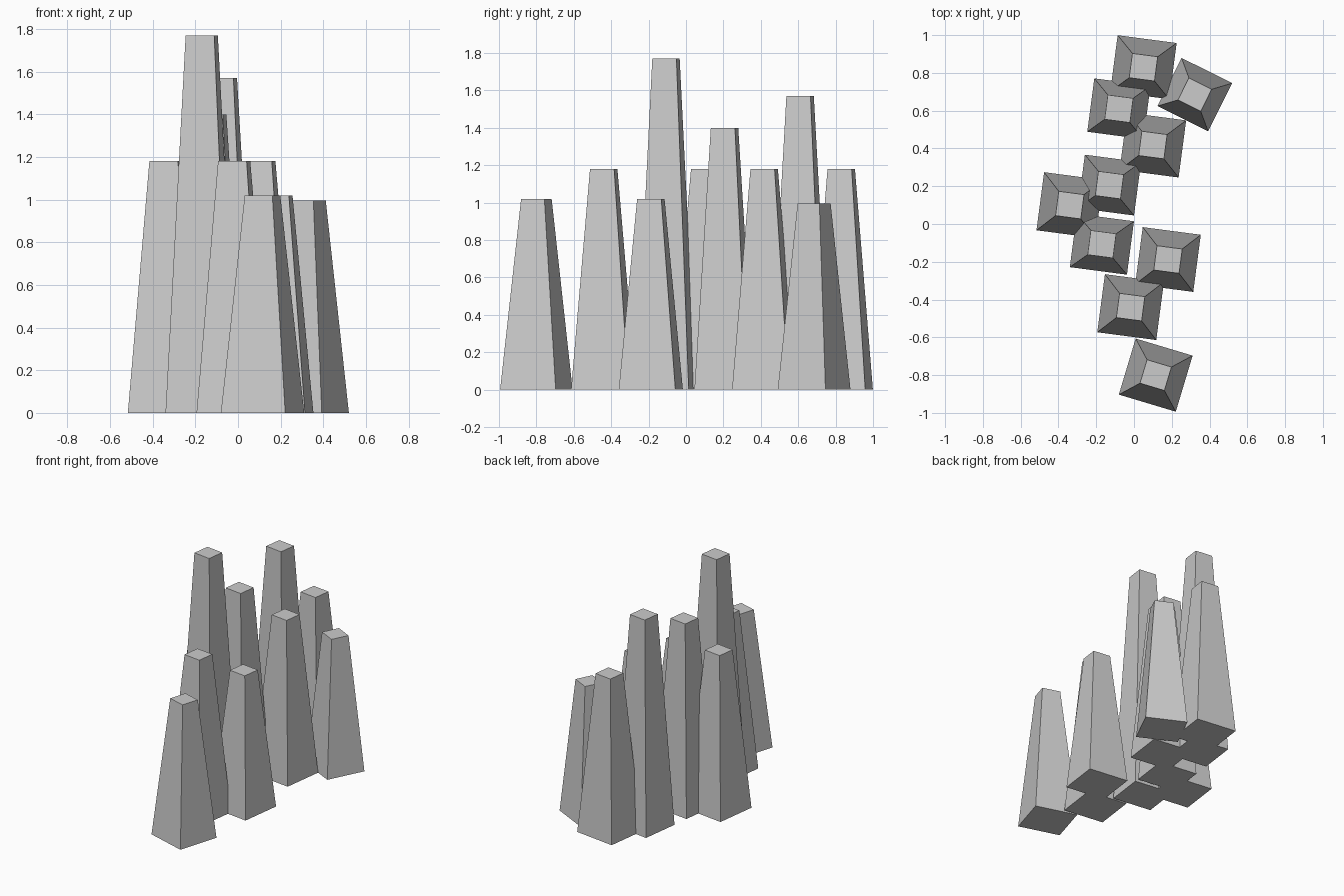
import bpy, bmesh, math
from mathutils import Matrix

if "Cube" in bpy.data.objects:
    bpy.data.objects.remove(bpy.data.objects["Cube"])

stone = bpy.data.materials.new("pale_grey_stone")
stone.diffuse_color = (0.6, 0.6, 0.6, 1)
stone.use_nodes = True
stone.node_tree.nodes["Principled BSDF"].inputs["Base Color"].default_value = stone.diffuse_color


def pillar(name, x, y, width, depth, height, turn):
    """Four-sided tapering pillar with a flat square top."""
    bm = bmesh.new()
    bmesh.ops.create_cube(bm, size=1)
    for v in bm.verts:
        top = v.co.z > 0
        v.co.x *= 0.135 if top else width
        v.co.y *= 0.13 if top else depth
        v.co.z = height if top else 0
    bm.transform(Matrix.Rotation(math.radians(turn), 4, "Z"))
    mesh = bpy.data.meshes.new(name)
    bm.to_mesh(mesh)
    bm.free()
    mesh.materials.append(stone)
    ob = bpy.data.objects.new(name, mesh)
    ob.location = (x, y, 0)
    bpy.context.collection.objects.link(ob)


# x, y, base width, base depth, height, turn in degrees
PILLARS = [
    (0.05, 0.83, 0.315, 0.30, 1.18, -7.5),
    (0.322, 0.685, 0.30, 0.285, 0.995, -26.5),
    (-0.08, 0.61, 0.30, 0.285, 1.57, -7.5),
    (0.10, 0.418, 0.315, 0.305, 1.18, -7.5),
    (-0.13, 0.206, 0.30, 0.285, 1.40, -7.5),
    (-0.34, 0.10, 0.315, 0.31, 1.18, -7.5),
    (-0.17, -0.107, 0.305, 0.285, 1.77, -7.5),
    (0.18, -0.188, 0.31, 0.305, 1.02, -7.5),
    (-0.018, -0.44, 0.315, 0.31, 1.18, -7.5),
    (0.115, -0.80, 0.315, 0.31, 1.02, -16.7),
]
for i, p in enumerate(PILLARS, 1):
    pillar(f"stone_pillar_{i}", *p)
